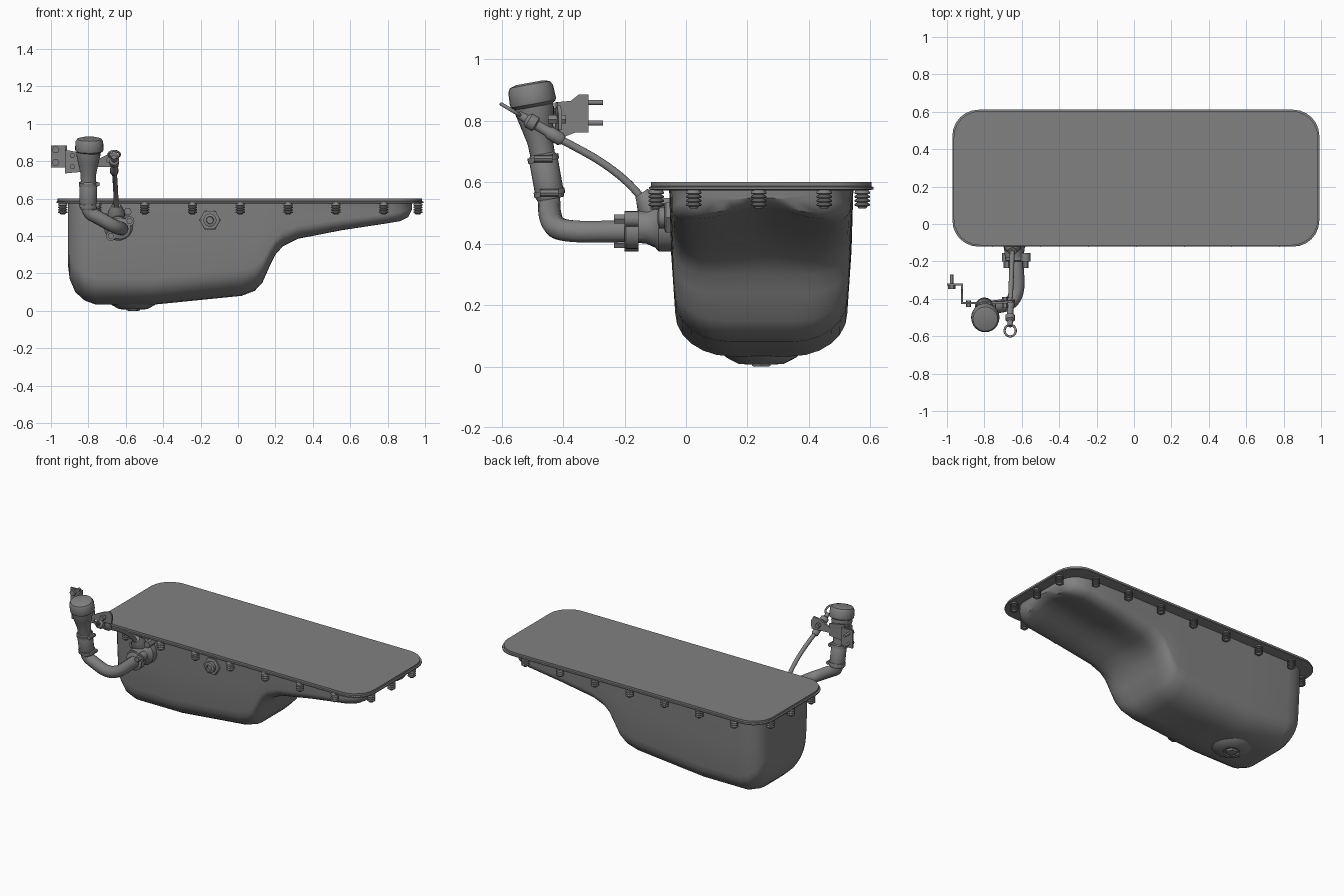
import bpy, bmesh, math
from mathutils import Vector

cube = bpy.data.objects.get("Cube")
if cube:
    bpy.data.objects.remove(cube, do_unlink=True)


def material(name, value):
    m = bpy.data.materials.new(name)
    m.use_nodes = True
    m.diffuse_color = (value, value, value, 1)
    m.node_tree.nodes["Principled BSDF"].inputs["Base Color"].default_value = (value, value, value, 1)
    return m


GREY = material("cast grey", 0.22)
made = []


def loft(name, rings, cap=True, closed=True):
    """Skin a list of equal-length rings of points."""
    bm = bmesh.new()
    vs = [[bm.verts.new(p) for p in ring] for ring in rings]
    n = len(rings[0])
    for a, b in zip(vs, vs[1:]):
        for i in range(n if closed else n - 1):
            j = (i + 1) % n
            bm.faces.new((a[i], a[j], b[j], b[i]))
    if cap:
        bm.faces.new(vs[0])
        bm.faces.new(vs[-1])
    bmesh.ops.recalc_face_normals(bm, faces=bm.faces)
    me = bpy.data.meshes.new(name)
    bm.to_mesh(me)
    bm.free()
    me.materials.append(GREY)
    ob = bpy.data.objects.new(name, me)
    bpy.context.collection.objects.link(ob)
    made.append(ob)
    return ob


def lathe(name, origin, axis, profile, n=20):
    """Turn (radius, height) pairs around an axis; n=6 makes a hex."""
    q = Vector(axis).to_track_quat('Z', 'Y')
    o = Vector(origin)
    return loft(name, [[o + q @ Vector((r * math.cos(t), r * math.sin(t), h))
                        for t in (2 * math.pi * i / n for i in range(n))]
                       for r, h in profile])


def rod(name, a, b, r, n=16):
    d = Vector(b) - Vector(a)
    return lathe(name, a, d, [(r, 0), (r, d.length)], n)


def tube(name, points, radius, cyclic=False):
    """Smooth round tube through guide points."""
    cu = bpy.data.curves.new(name, 'CURVE')
    cu.dimensions = '3D'
    cu.bevel_depth = radius
    cu.bevel_resolution = 3
    cu.use_fill_caps = True
    s = cu.splines.new('NURBS')
    s.points.add(len(points) - 1)
    for p, c in zip(s.points, points):
        p.co = (*c, 1)
    s.order_u = 3
    s.use_endpoint_u = not cyclic
    s.use_cyclic_u = cyclic
    s.resolution_u = 6
    cu.materials.append(GREY)
    ob = bpy.data.objects.new(name, cu)
    bpy.context.collection.objects.link(ob)
    bpy.ops.object.select_all(action='DESELECT')
    ob.select_set(True)
    bpy.context.view_layer.objects.active = ob
    bpy.ops.object.convert(target='MESH')
    made.append(bpy.context.view_layer.objects.active)


def plate(name, outline, offset):
    """Flat sheet: an outline pushed along an offset."""
    o = Vector(offset)
    return loft(name, [[Vector(p) for p in outline], [Vector(p) + o for p in outline]])


CY, RIM = 0.245, 0.58

# Pan body: U sections along x as (x, half width, bottom height, corner, arch)
stations = [
    (-.91, .19, .25, .10, 0), (-.9, .235, .17, .12, 0), (-.87, .272, .1, .14, 0),
    (-.82, .295, .055, .14, 0), (-.76, .3, .033, .14, 0), (-.45, .3, .033, .14, 0),
    (.02, .3, .08, .14, 0), (.09, .3, .107, .13, 0), (.13, .3, .15, .12, 0),
    (.17, .3, .24, .1, 0), (.2, .3, .3, .09, 0), (.24, .3, .345, .08, .005),
    (.32, .3, .385, .07, .015), (.55, .3, .43, .06, .03), (.8, .295, .468, .05, .04),
    (.87, .275, .48, .05, .04), (.91, .235, .5, .04, .03), (.93, .19, .54, .03, .01)]


def section(x, w, zb, r, arch):
    half = [(w, RIM), (w - .006, (RIM + zb + r) / 2)]
    inner = w - .02 * (RIM - zb) / .55
    for i in range(7):
        t = i / 6 * math.pi / 2
        half.append((inner - 1.3 * r * (1 - math.cos(t)), zb + r * (1 - math.sin(t))))
    flat = inner - 1.3 * r
    for k in (.75, .5, .25, 0):
        half.append((flat * k, zb + arch * math.cos(k * math.pi / 2) ** 2))
    full = half + [(-y, z) for y, z in reversed(half[:-1])]
    return [(x, CY + y, z) for y, z in full]


loft("pan_body", [section(*s) for s in stations])


# Rim flange with a gasket step
def rounded(hx, hy, r, z):
    pts = []
    for k, (sx, sy) in enumerate(((1, 1), (-1, 1), (-1, -1), (1, -1))):
        for i in range(7):
            t = (k + i / 6) * math.pi / 2
            pts.append((.01 + sx * (hx - r) + r * math.cos(t),
                        CY + sy * (hy - r) + r * math.sin(t), z))
    return pts


loft("rim_flange", [rounded(.96, .345, .13, .573), rounded(.981, .366, .14, .577),
                    rounded(.981, .366, .14, .584), rounded(.974, .359, .14, .587)])
loft("gasket_top", [rounded(.974, .359, .14, .587), rounded(.974, .359, .14, .6)])

# Threaded rim bolts hanging below the flange
thread = [(.018, 0)]
for i in range(4):
    h = .01 + i * .013
    thread += [(.025, h), (.025, h + .005), (.016, h + .008)]
thread += [(.012, .064)]
places = [(-.755 + .2557 * i, y) for i in range(7) for y in (-.097, .574)]
places += [(x, y) for x in (-.937, .962) for y in (.025, .237, .45)]
for x, y in places:
    lathe("rim_bolt", (x, y, .578), (0, 0, -1), thread, 12)

# Drain boss and plug underneath
lathe("drain_boss", (-.56, CY, .045), (0, 0, -1),
      [(.13, 0), (.115, .015), (.075, .036), (.05, .038), (.045, .03)], 24)
lathe("drain_plug", (-.56, CY, .03), (0, 0, -1), [(.035, 0), (.035, .028), (.028, .03)], 6)

# Hex plug on the front wall
lathe("side_plug_washer", (-.15, -.04, .485), (0, -1, 0), [(.057, 0), (.057, .025), (.05, .03)], 6)
lathe("side_plug_head", (-.15, -.06, .485), (0, -1, 0), [(.035, 0), (.035, .028), (.02, .032), (.018, .02)], 16)

# Inlet housing on the front wall
lathe("inlet_housing", (-.64, -.03, .455), (0, -1, 0),
      [(.08, 0), (.08, .06), (.068, .07), (.055, .1), (.05, .15)], 24)
lathe("inlet_flange", (-.63, -.155, .44), (0, -1, 0), [(.058, 0), (.058, .04), (.05, .045)], 20)
for x, z in ((-.68, .4), (-.58, .48)):
    rod("flange_ear", (x, -.155, z), (x, -.2, z), .026)
    rod("flange_bolt", (x, -.19, z), (x, -.235, z), .017, 6)
for x, z in ((-.70, .5), (-.59, .53)):
    rod("housing_bolt", (x, -.05, z), (x, -.115, z), .022, 6)
lathe("dipstick_boss", (-.65, -.08, .47), (0, -.55, .8), [(.045, 0), (.045, .07), (.03, .1), (.024, .115)])

# Filler pipe
tube("filler_pipe", [(-.63, -.1, .44), (-.625, -.25, .44), (-.62, -.36, .438), (-.66, -.43, .45),
                     (-.75, -.445, .5), (-.80, -.445, .525), (-.805, -.45, .6), (-.8, -.47, .72)], .037)

# Hose sleeve with two clamps, neck and cap
lean = Vector((0, -.18, 1)).normalized()
base = Vector((-.8, -.441, .545))
lathe("hose_sleeve", base, lean, [(.043, 0), (.047, .01), (.047, .14), (.04, .15)])
for h in (.012, .125):
    lathe("hose_clamp", base + lean * h, lean, [(.051, 0), (.051, .018)])
    c = base + lean * (h + .009)
    rod("clamp_screw", c + Vector((.05, -.03, 0)), c + Vector((.05, .03, 0)), .012, 8)
lathe("filler_neck", base + lean * .14, lean,
      [(.04, 0), (.042, .05), (.055, .11), (.064, .15), (.064, .18)], 24)
lathe("filler_cap", (-.795, -.497, .855), lean,
      [(.06, -.01), (.074, 0), (.076, .01), (.074, .05), (.066, .064), (.045, .07)], 24)

# Mounting bracket: folded sheet
plate("bracket_arm", [(-.76, -.428, .75), (-.92, -.428, .735), (-.92, -.428, .86), (-.76, -.428, .83)], (0, .01, 0))
plate("bracket_web", [(-.925, -.428, .735), (-.925, -.36, .762), (-.925, -.318, .762),
                      (-.925, -.318, .885), (-.925, -.35, .885), (-.925, -.375, .865), (-.925, -.428, .86)], (.01, 0, 0))
plate("bracket_foot", [(-1, -.328, .765), (-.915, -.328, .765), (-.915, -.328, .885), (-1, -.328, .885)], (0, .01, 0))
for z in (.793, .86):
    rod("bracket_pin", (-.975, -.345, z), (-.975, -.27, z), .009, 10)
    rod("bracket_pin_head", (-.975, -.348, z), (-.975, -.328, z), .02, 6)
for z in (.77, .83):
    rod("bracket_bolt", (-.885, -.445, z), (-.885, -.41, z), .014, 6)

# Stay between neck and dipstick tube
plate("dipstick_stay", [(-.77, -.428, .77), (-.64, -.415, .77), (-.635, -.415, .82),
                        (-.65, -.42, .85), (-.69, -.425, .84), (-.77, -.428, .8)], (0, .012, 0))
rod("stay_bolt", (-.69, -.45, .805), (-.69, -.39, .805), .016, 6)

# Dipstick tube, collar, stem and pull ring
tube("dipstick_tube", [(-.65, -.13, .53), (-.652, -.17, .585), (-.655, -.27, .665),
                       (-.66, -.38, .725), (-.662, -.47, .772)], .013)
a = Vector((-.662, -.4, .735))
d = Vector((0, -.86, .51)).normalized()
lathe("dipstick_collar", a, d, [(.015, 0), (.022, .01), (.022, .05), (.017, .06), (.017, .1),
                                (.026, .105), (.026, .13), (.015, .14), (.012, .17)], 14)
ring = a + d * .198
tube("pull_ring", [ring + Vector((.031 * math.cos(t), 0, 0)) + d * .037 * math.sin(t)
                   for t in (math.pi * i / 6 for i in range(12))], .006, True)

# Smooth shading with crisp edges
bpy.ops.object.select_all(action='DESELECT')
for ob in made:
    ob.select_set(True)
bpy.context.view_layer.objects.active = made[0]
bpy.ops.object.shade_smooth_by_angle(angle=math.radians(38))
